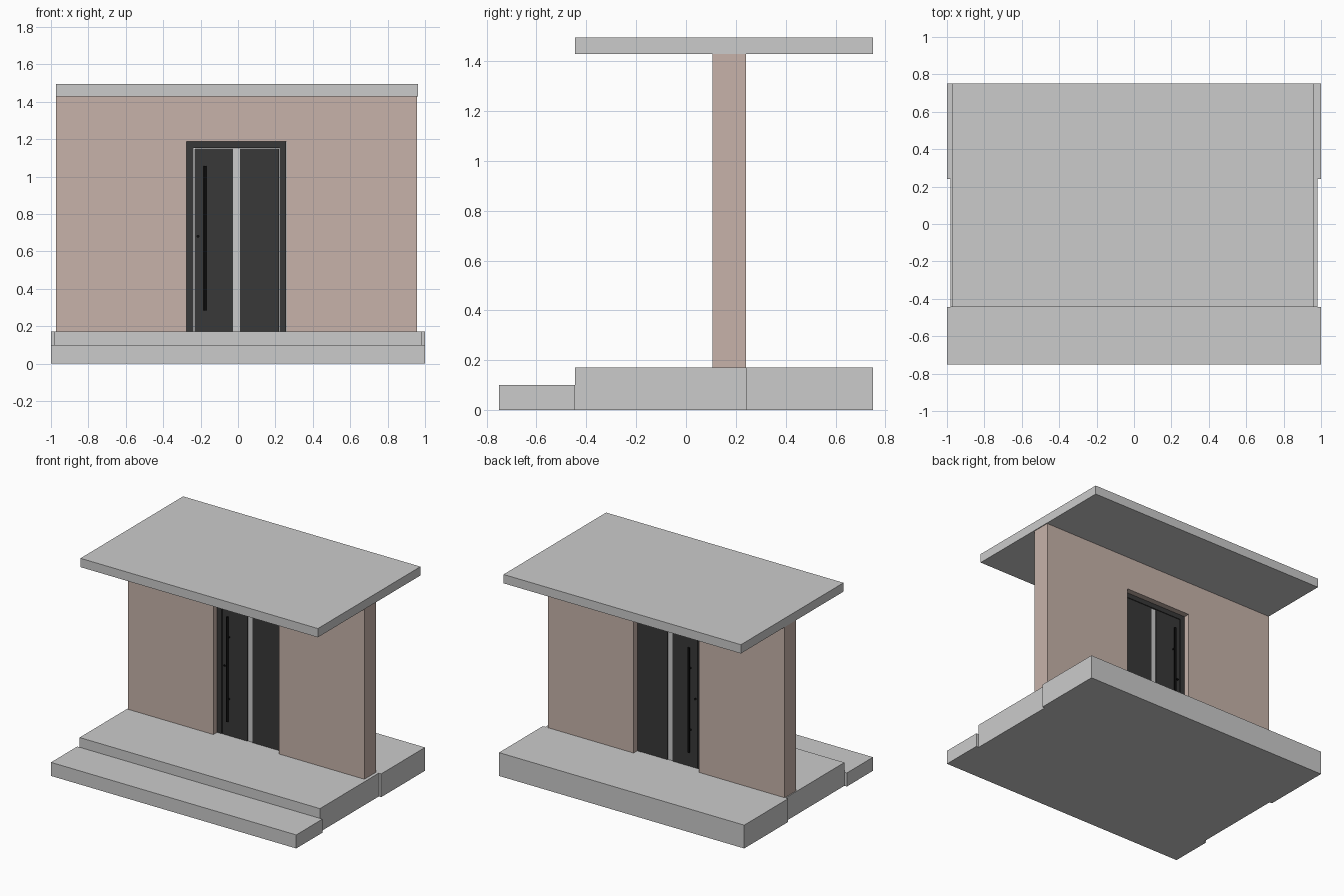
import bpy, bmesh, math
from mathutils import Vector

if "Cube" in bpy.data.objects:
    bpy.data.objects.remove(bpy.data.objects["Cube"])


def material(name, rgb):
    m = bpy.data.materials.new(name)
    m.diffuse_color = (*rgb, 1)
    m.use_nodes = True
    m.node_tree.nodes["Principled BSDF"].inputs["Base Color"].default_value = m.diffuse_color
    return m


PLASTER = material("plaster", (0.57, 0.45, 0.40))
CHARCOAL = material("charcoal", (0.04, 0.04, 0.04))
BLACK = material("black", (0.004, 0.004, 0.004))


def finish(name, bm, mat=None):
    bmesh.ops.recalc_face_normals(bm, faces=bm.faces)
    mesh = bpy.data.meshes.new(name)
    bm.to_mesh(mesh)
    bm.free()
    if mat:
        mesh.materials.append(mat)
    ob = bpy.data.objects.new(name, mesh)
    bpy.context.collection.objects.link(ob)
    return ob


def box(name, x, y, z, mat=None):
    bm = bmesh.new()
    bmesh.ops.create_cube(bm, size=1)
    for v in bm.verts:
        v.co = [lo + (c + 0.5) * (hi - lo) for c, (lo, hi) in zip(v.co, (x, y, z))]
    return finish(name, bm, mat)


def arch(name, outer, inner, y, mat):
    """Door-shaped profile (outer minus inner), extruded along y."""
    (ox0, ox1, ot), (ix0, ix1, it) = outer, inner
    pts = [(ox0, FLOOR), (ox0, ot), (ox1, ot), (ox1, FLOOR),
           (ix1, FLOOR), (ix1, it), (ix0, it), (ix0, FLOOR)]
    bm = bmesh.new()
    face = bm.faces.new([bm.verts.new((px, y[0], pz)) for px, pz in pts])
    ext = bmesh.ops.extrude_face_region(bm, geom=[face], use_keep_orig=True)
    moved = [e for e in ext["geom"] if isinstance(e, bmesh.types.BMVert)]
    bmesh.ops.translate(bm, verts=moved, vec=(0, y[1] - y[0], 0))
    return finish(name, bm, mat)


def rod(name, a, b, radius, mat):
    a, b = Vector(a), Vector(b)
    bpy.ops.mesh.primitive_cylinder_add(vertices=16, radius=radius,
                                        depth=(b - a).length, location=(a + b) / 2)
    ob = bpy.context.object
    ob.name = name
    ob.rotation_euler = (b - a).to_track_quat('Z', 'Y').to_euler()
    ob.data.materials.append(mat)
    bpy.ops.object.shade_smooth_by_angle(angle=math.radians(40))


FLOOR = 0.172
OPENING = (-0.275, 0.26, 1.187)

# Stepped base and roof slab
box("front_step", (-1, 1), (-0.75, -0.445), (0, 0.10))
box("porch_slab", (-0.98, 0.98), (-0.445, 0.24), (0, FLOOR))
box("rear_slab", (-1, 1), (0.24, 0.75), (0, FLOOR))
box("roof_slab", (-0.973, 0.963), (-0.445, 0.75), (1.43, 1.495))

# Wall with door opening, and the frame lining it
arch("wall", (-0.973, 0.957, 1.43), OPENING, (0.106, 0.24), PLASTER)
arch("door_frame", (-0.275, 0.256, 1.187), (-0.238, 0.222, 1.153), (0.148, 0.198), CHARCOAL)

# Door leaf: two panels with a glazed strip between
box("door_panel_left", (-0.233, -0.026), (0.15, 0.196), (FLOOR, 1.15), CHARCOAL)
box("door_panel_right", (0.012, 0.22), (0.15, 0.196), (FLOOR, 1.15), CHARCOAL)
box("glass_strip", (-0.026, 0.012), (0.155, 0.191), (FLOOR, 1.15))

# Pull bars, their mounts and the lock on both sides of the door
for side, face, grip in (("front", 0.15, 0.127), ("back", 0.196, 0.219)):
    rod(f"{side}_pull_bar", (-0.176, grip, 0.285), (-0.176, grip, 1.057), 0.0075, BLACK)
    for i, z in enumerate((0.445, 0.9)):
        rod(f"{side}_pull_mount_{i}", (-0.176, face, z), (-0.176, grip, z), 0.006, BLACK)
    rod(f"{side}_lock", (-0.214, 0.173, 0.681),
        (-0.214, face + (grip - face) * 0.3, 0.681), 0.008, BLACK)
